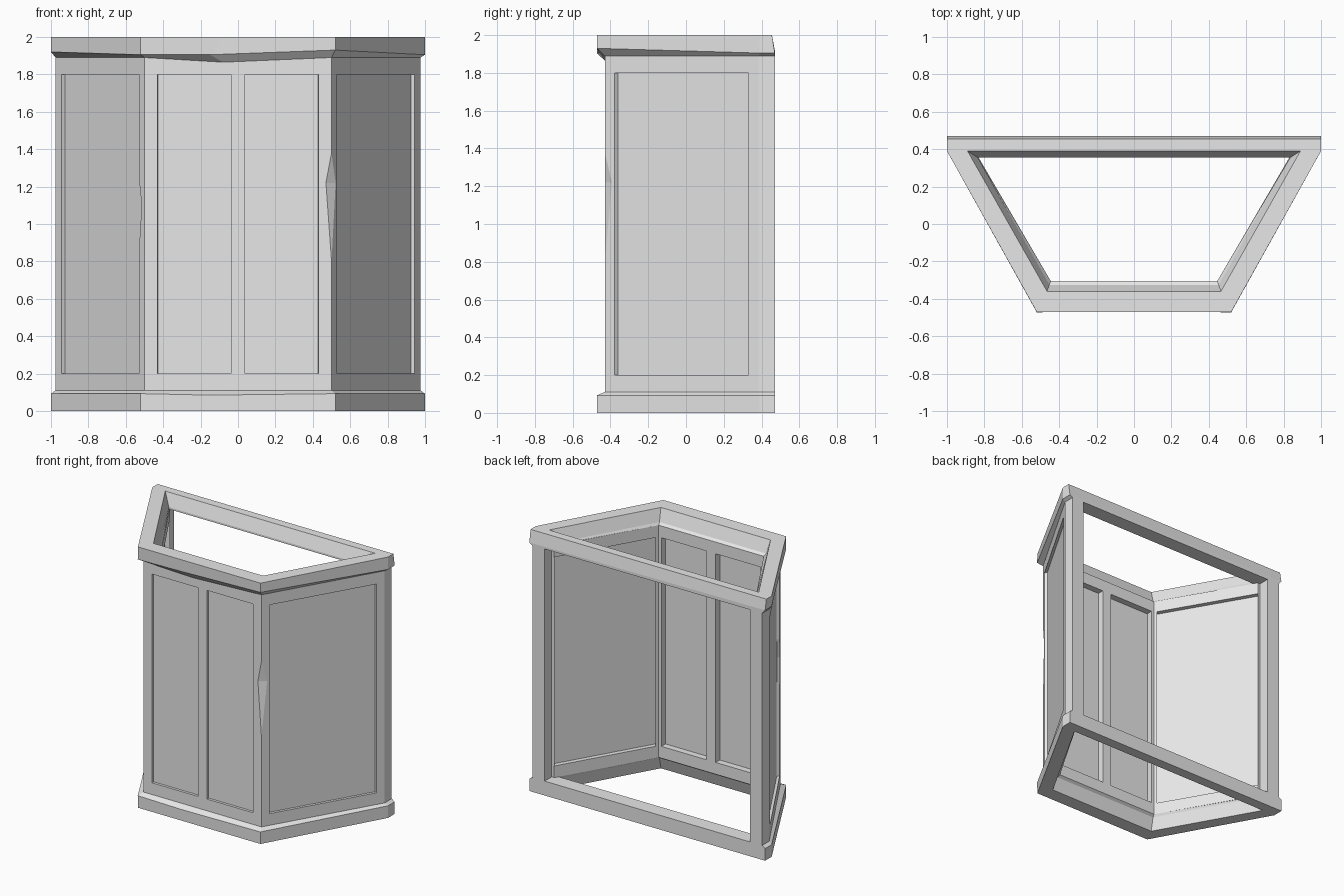
import bpy, bmesh
from mathutils import Vector

cube = bpy.data.objects.get("Cube")
if cube:
    bpy.data.objects.remove(cube)

grey = bpy.data.materials.new("plain_grey")
grey.use_nodes = True
COLOR = (0.8, 0.8, 0.8, 1)
grey.diffuse_color = COLOR
grey.node_tree.nodes["Principled BSDF"].inputs["Base Color"].default_value = COLOR

LOW, HIGH = 0.11, 1.89        # wall between the two rims
SILL, HEAD = 0.2, 1.8         # panel openings


def loft(name, rings, closed=False):
    """Join rings of 3D points; cap the ends, or close back on the first ring."""
    bm = bmesh.new()
    rows = [[bm.verts.new(p) for p in ring] for ring in rings]
    n = len(rows[0])
    pairs = list(zip(rows, rows[1:])) + ([(rows[-1], rows[0])] if closed else [])
    for a, b in pairs:
        for i in range(n):
            j = (i + 1) % n
            bm.faces.new((a[i], a[j], b[j], b[i]))
    if not closed:
        bm.faces.new(rows[0])
        bm.faces.new(rows[-1])
    bmesh.ops.remove_doubles(bm, verts=bm.verts, dist=0.0005)
    bmesh.ops.recalc_face_normals(bm, faces=bm.faces)
    mesh = bpy.data.meshes.new(name)
    bm.to_mesh(mesh)
    bm.free()
    mesh.materials.append(grey)
    obj = bpy.data.objects.new(name, mesh)
    bpy.context.collection.objects.link(obj)
    return obj


def prism(name, outline, z0, z1):
    return loft(name, [[(x, y, z) for x, y in outline] for z in (z0, z1)])


def ring(front, side, back, mid, zs):
    """Seven-point plan ring: front middle, right side, back, left side."""
    right = [front, side, back]
    pts = [mid] + right + [(-x, y) for x, y in reversed(right)]
    return [(x, y, z) for (x, y), z in zip(pts, zs)]


def flat(z):
    return [z] * 7


# Rims: slightly worn mouldings with a sloping inner edge
def rim(name, face, lip, edge, body, back_top, mid_y):
    inner = (0.89, 0.39)
    deep = (0.835, 0.355)
    return loft(name, [
        ring((0.445, -0.305), deep, deep, (-0.08, -0.305), flat(body[1])),
        ring((0.453, -0.325), deep, deep, (-0.08, -0.325), flat(lip)),
        ring((0.465, -0.36), inner, inner, (-0.08, -0.36), flat(face)),
        ring((0.52, -0.47), (1, 0.39), (1, back_top), (-0.08, -0.47), flat(face)),
        ring((0.52, -0.472), (1, 0.39), (1, 0.47), (-0.15, mid_y), edge),
        ring((0.5, -0.43), (0.975, 0.385), (0.975, 0.47), (-0.08, -0.43), body),
    ], closed=True)


rim("top_rim", 2.0, 1.905,
    [1.905, 1.93, 1.905, 1.905, 1.92, 1.92, 1.905],
    [1.865] + [HIGH] * 6, 0.455, -0.46)
rim("bottom_rim", 0.0, 0.095,
    [0.085] + [0.093] * 6, flat(LOW), 0.47, -0.47)


# Front corner posts, one chipped on the edge, one worn at the panel
def corner_post(name, sign, wear):
    rings = []
    for z, chip, shift in wear:
        outline = [(0.43, -0.43),
                   (0.5 - 0.03 * chip, -0.43),
                   (0.5 + 0.022 * chip, -0.43 + 0.038 * chip),
                   (0.53 - 0.015 * shift, -0.378 - 0.026 * shift),
                   (0.457, -0.284), (0.445, -0.305), (0.42, -0.305)]
        rings.append([(sign * x, y, z) for x, y in outline])
    return loft(name, rings)


corner_post("left_corner_post", 1,
            [(LOW, 0, 0), (0.8, 0, 0), (1.22, 1, 0), (1.38, 0, 0), (HIGH, 0, 0)])
corner_post("right_corner_post", -1,
            [(LOW, 0, 0), (0.85, 0, 0), (1.1, 0, 1), (1.25, 0, 0), (HIGH, 0, 0)])


# Straight wall pieces, measured along the wall and inward from its face
def slab(name, a, b, inward, d0, d1, z0, z1, sign=1):
    a, b, inward = Vector(a), Vector(b), Vector(inward)
    pts = [a + inward * d0, b + inward * d0, b + inward * d1, a + inward * d1]
    return prism(name, [(sign * p.x, p.y) for p in pts], z0, z1)


def wall(name, a, b, inward, depth, sign=1):
    slab(name + "_bottom_rail", a, b, inward, 0, depth, LOW, SILL, sign)
    slab(name + "_top_rail", a, b, inward, 0, depth, HEAD, HIGH, sign)
    slab(name + "_panel", a, b, inward, 0.02, 0.075, SILL, HEAD, sign)


wall("front", (-0.43, -0.43), (0.43, -0.43), (0, 1), 0.125)
slab("front_mullion", (-0.038, -0.43), (0.038, -0.43), (0, 1), 0, 0.125, SILL, HEAD)

# Angled side walls and the back posts that end them
for side, sign in (("left", 1), ("right", -1)):
    wall(side + "_side", (0.53, -0.378), (0.943, 0.33), (-0.864, 0.504), 0.11, sign)
    post = [(0.943, 0.33), (0.975, 0.385), (0.975, 0.47),
            (0.87, 0.47), (0.87, 0.385), (0.848, 0.385)]
    prism(side + "_back_post", [(sign * x, y) for x, y in post], LOW, HIGH)
